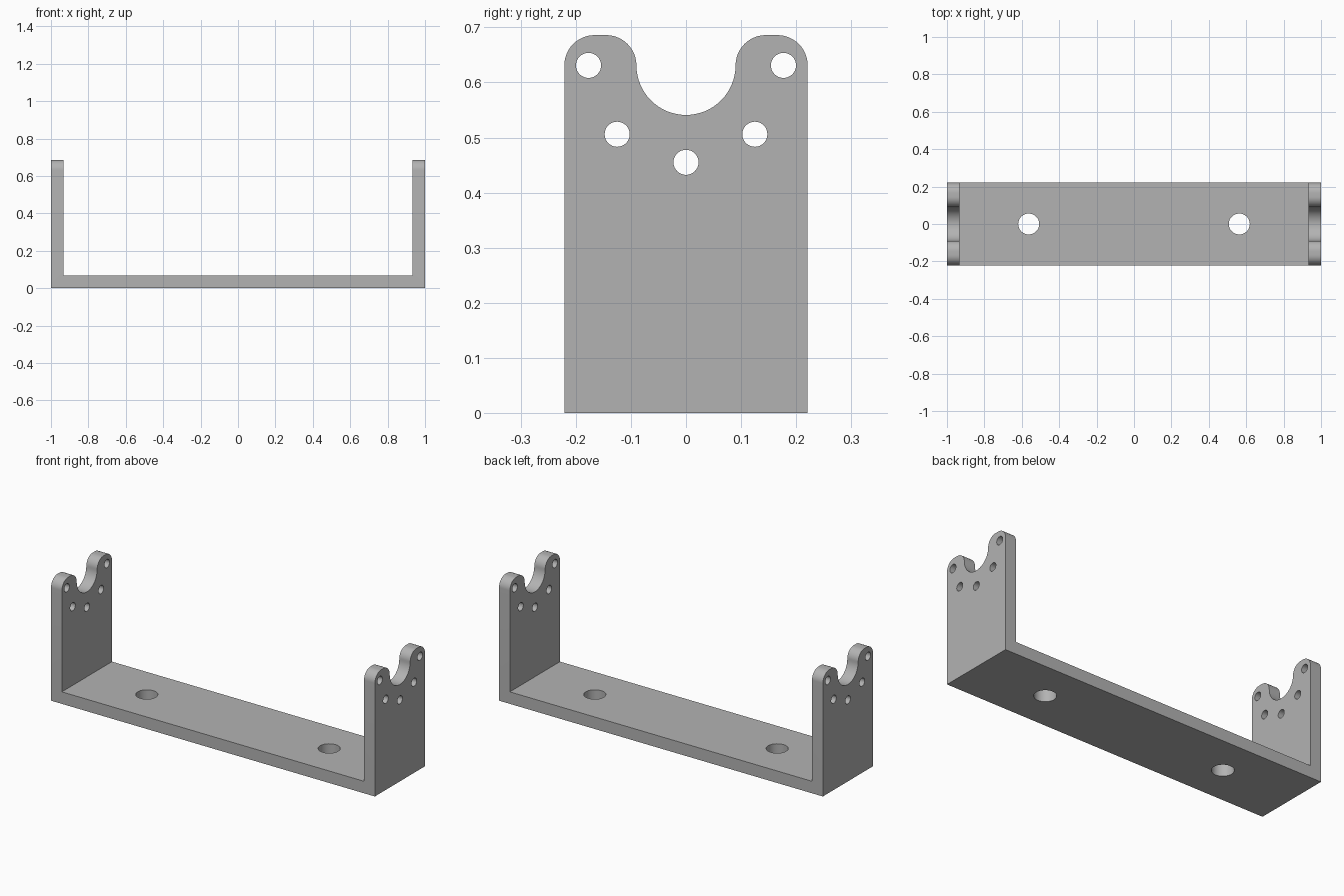
import bpy, bmesh
from math import cos, sin, pi
from mathutils import Vector

if "Cube" in bpy.data.objects:
    bpy.data.objects.remove(bpy.data.objects["Cube"], do_unlink=True)

HALF_W, TOP, WALL = 0.221, 0.686, 0.067
NOTCH_R, ROUND_R = 0.09, 0.055
SHOULDER = TOP - ROUND_R

metal = bpy.data.materials.new("grey metal")
metal.use_nodes = True
grey = (0.45, 0.45, 0.45, 1)
metal.diffuse_color = grey
metal.node_tree.nodes["Principled BSDF"].inputs["Base Color"].default_value = grey


def arc(cx, cy, r, start, end, n):
    angles = [start + (end - start) * i / n for i in range(n + 1)]
    return [(cx + r * cos(a), cy + r * sin(a)) for a in angles]


def prism(name, points, place, sweep):
    """Extrude a flat outline; place maps its 2D points into space."""
    bm = bmesh.new()
    face = bm.faces.new([bm.verts.new(place(a, b)) for a, b in points])
    ext = bmesh.ops.extrude_face_region(bm, geom=[face])
    moved = [g for g in ext["geom"] if isinstance(g, bmesh.types.BMVert)]
    bmesh.ops.translate(bm, verts=moved, vec=Vector(sweep))
    bmesh.ops.recalc_face_normals(bm, faces=bm.faces)
    mesh = bpy.data.meshes.new(name)
    bm.to_mesh(mesh)
    bm.free()
    obj = bpy.data.objects.new(name, mesh)
    bpy.context.collection.objects.link(obj)
    mesh.materials.append(metal)
    return obj


def cut(target, cutter, operation):
    cutter.hide_render = True
    mod = target.modifiers.new(cutter.name, "BOOLEAN")
    mod.operation, mod.solver, mod.object = operation, "EXACT", cutter
    bpy.context.view_layer.objects.active = target
    bpy.ops.object.modifier_apply(modifier=mod.name)
    bpy.data.objects.remove(cutter, do_unlink=True)


def along_x(y, z):
    return (-1.1, y, z)


# U-shaped channel: floor and two end walls, oversized before trimming
inner = 1 - WALL
channel = [(-1, 0), (1, 0), (1, 0.8), (inner, 0.8),
           (inner, WALL), (-inner, WALL), (-inner, 0.8), (-1, 0.8)]
bracket = prism("bracket", channel, lambda x, z: (x, -0.3, z), (0, 0.6, 0))

# End outline: rounded lobes on both sides of a semicircular cradle
lobe = (arc(HALF_W - ROUND_R, SHOULDER, ROUND_R, 0, pi / 2, 12)
        + arc(NOTCH_R + ROUND_R, SHOULDER, ROUND_R, pi / 2, pi, 12))
cradle = arc(0, SHOULDER, NOTCH_R, 0, -pi, 32)[1:-1]
mirrored = [(-y, z) for y, z in reversed(lobe)]
outline = [(-HALF_W, -0.1), (HALF_W, -0.1)] + lobe + cradle + mirrored
cut(bracket, prism("end_outline", outline, along_x, (2.2, 0, 0)), "INTERSECT")

# Small bolt holes through both end walls
for y, z in [(-0.177, 0.631), (0.177, 0.631), (-0.125, 0.506), (0.125, 0.506), (0, 0.455)]:
    ring = arc(y, z, 0.0228, 0, 2 * pi, 32)[:-1]
    cut(bracket, prism("bolt_hole", ring, along_x, (2.2, 0, 0)), "DIFFERENCE")

# Mounting holes through the floor
for x in (-0.563, 0.563):
    ring = arc(x, 0, 0.056, 0, 2 * pi, 48)[:-1]
    cut(bracket, prism("mounting_hole", ring, lambda a, b: (a, b, -0.1), (0, 0, 0.3)), "DIFFERENCE")

# Smooth the curved walls, keep the edges sharp
bpy.ops.object.select_all(action="DESELECT")
bracket.select_set(True)
bpy.context.view_layer.objects.active = bracket
bpy.ops.object.shade_smooth_by_angle(angle=pi / 6)
